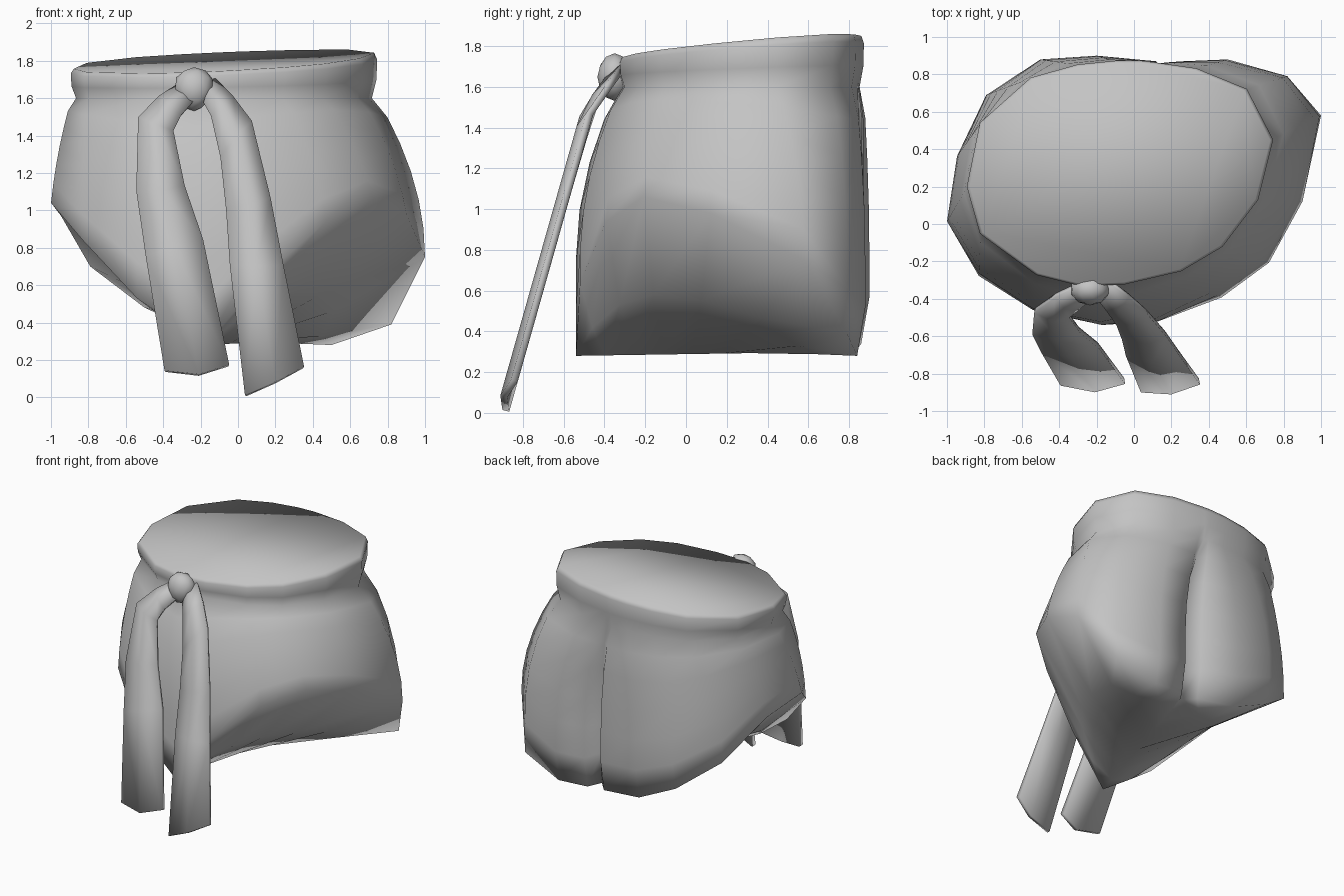
import bpy, bmesh
from mathutils import Vector

cube = bpy.data.objects.get("Cube")
if cube:
    bpy.data.objects.remove(cube, do_unlink=True)

cloth = bpy.data.materials.new("grey_cloth")
cloth.use_nodes = True
GREY = (0.55, 0.55, 0.55, 1)
cloth.diffuse_color = GREY
cloth.node_tree.nodes["Principled BSDF"].inputs["Base Color"].default_value = GREY


def finish(name, bm):
    """Turn a bmesh into a smooth-shaded object."""
    bmesh.ops.recalc_face_normals(bm, faces=bm.faces[:])
    for face in bm.faces:
        face.smooth = True
    mesh = bpy.data.meshes.new(name)
    bm.to_mesh(mesh)
    bm.free()
    mesh.materials.append(cloth)
    obj = bpy.data.objects.new(name, mesh)
    bpy.context.collection.objects.link(obj)
    return obj


def bridge(bm, a, b, closed):
    n = len(a)
    for i in range(n if closed else n - 1):
        j = (i + 1) % n
        bm.faces.new((a[i], a[j], b[j], b[i]))


# Plan outlines, clockwise from the right hip: widest hip line with hem height, then waist
HIP = [(-1.014, -.01, 1.04), (-.955, .35, .97), (-.79, .69, .7), (-.5, .88, .48),
       (-.2, .9, .34), (.12, .87, .3), (.2, .74, .3), (.26, .87, .29),
       (.5, .88, .28), (.82, .79, .39), (1, .58, .75), (.92, .12, .98),
       (.76, -.22, 1.06), (.48, -.4, .94), (.13, -.52, .64), (-.17, -.54, .28),
       (-.54, -.46, .53), (-.83, -.28, .84)]
WAIST = [(-.89, .2), (-.82, .54), (-.55, .78), (-.3, .85), (-.1, .87), (.04, .87),
         (.08, .865), (.12, .86), (.33, .83), (.6, .72), (.74, .45), (.66, .13),
         (.47, -.12), (.25, -.25), (-.05, -.32), (-.28, -.33), (-.52, -.27), (-.82, -.05)]
MID = Vector((-.08, .27))
BAND_LOW = 1.6


def waist_point(p, scale, drop):
    """Waistband point; drop runs from the sloping rim (0) to the flat seam (1)."""
    q = MID + (Vector(p) - MID) * scale
    rim = 1.795 + .085 * (q.y - MID.y) + .04 * (q.x - MID.x)
    return q.x, q.y, rim + (BAND_LOW - rim) * drop


# Garment body: rolled waistband, then columns flaring down to the slanted hems
bm = bmesh.new()
rings = []
for scale, drop in ((.985, 0), (1.005, .15), (1.0, .6), (.97, 1)):
    rings.append([bm.verts.new(waist_point(p, scale, drop)) for p in WAIST])
for f in (.12, .28, .46, .64, .82, 1):
    ring = []
    for (hx, hy, hem), w in zip(HIP, WAIST):
        fall = (BAND_LOW - hem) * f
        flare = 1 - max(0, 1 - fall / .85) ** 2
        q = Vector(w).lerp(Vector((hx, hy)), flare)
        if f == 1 and hy > .8:  # tuck the seat in at the hem
            q.y -= .04
        ring.append(bm.verts.new((q.x, q.y, BAND_LOW - fall)))
    rings.append(ring)
for a, b in zip(rings, rings[1:]):
    bridge(bm, a, b, True)
bm.faces.new(rings[0])
# Underside: two rounded leg panels meeting at a ridge from the cleft to the front
hem, CLEFT, FRONT = rings[-1], 6, 15
back, front = hem[CLEFT], hem[FRONT]
steps = FRONT - CLEFT
ridge = [bm.verts.new(back.co.lerp(front.co, k / steps)) for k in range(1, steps)]
for side in (1, -1):
    edge = [hem[(CLEFT + side * k) % len(hem)] for k in range(1, steps)]
    middle = []
    for e, r in zip(edge, ridge):
        v = bm.verts.new(e.co.lerp(r.co, .5))
        v.co.z -= .12 * (e.co.z - front.co.z)
        middle.append(v)
    for a, b in ((edge, middle), (middle, ridge)):
        bridge(bm, a, b, False)
        bm.faces.new((back, a[0], b[0]))
        bm.faces.new((front, a[-1], b[-1]))
finish("garment_body", bm)


# Sash tails: folded strips, each row giving outer, crease and inner x and z
def sash(name, rows):
    bm = bmesh.new()
    strips = []
    for row in rows:
        strip = []
        for k, (x, z) in enumerate(row):
            y = -.887 + .283 * z + max(0, z - 1.48) * .45
            strip.append(bm.verts.new((x, y - (.03 if k == 1 else 0), z)))
        strips.append(strip)
    for a, b in zip(strips, strips[1:]):
        bridge(bm, a, b, False)
    obj = finish(name, bm)
    thick = obj.modifiers.new("thickness", "SOLIDIFY")
    thick.thickness = .035
    thick.offset = 0


sash("right_sash_tail", [
    ((-.28, 1.69), (-.26, 1.64), (-.24, 1.58)),
    ((-.42, 1.6), (-.37, 1.56), (-.31, 1.5)),
    ((-.53, 1.49), (-.43, 1.45), (-.35, 1.42)),
    ((-.54, 1.1), (-.4, 1.1), (-.29, 1.13)),
    ((-.49, .75), (-.34, .8), (-.19, .84)),
    ((-.39, .14), (-.21, .12), (-.05, .17))])
sash("left_sash_tail", [
    ((-.13, 1.7), (-.16, 1.64), (-.18, 1.57)),
    ((-.03, 1.6), (-.08, 1.55), (-.14, 1.5)),
    ((.07, 1.47), (0, 1.4), (-.09, 1.28)),
    ((.17, 1.06), (.08, 1.03), (-.06, 1.0)),
    ((.24, .7), (.1, .7), (-.04, .7)),
    ((.35, .16), (.2, .08), (.04, .01))])

# Knot: faceted bead, wider at the top
bm = bmesh.new()
bmesh.ops.create_icosphere(bm, subdivisions=2, radius=1)
for v in bm.verts:
    width = .105 + .015 * v.co.z
    v.co = Vector((-.235 + v.co.x * width, -.35 + v.co.y * .085, 1.648 + v.co.z * .117))
finish("sash_knot", bm)
